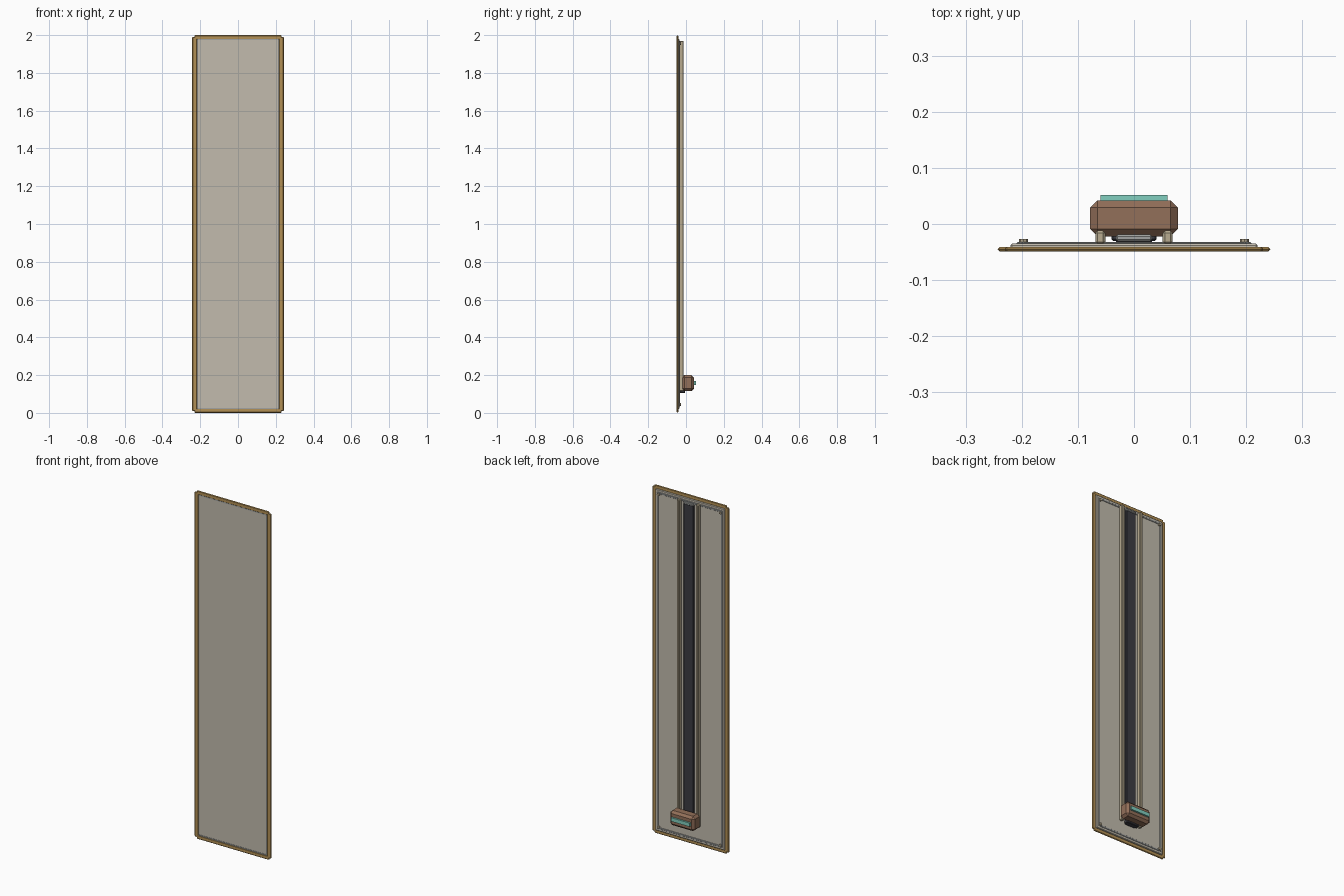
import bpy, bmesh
from mathutils import Vector

cube = bpy.data.objects.get("Cube")
if cube:
    bpy.data.objects.remove(cube, do_unlink=True)


def material(name, r, g, b):
    m = bpy.data.materials.new(name)
    m.use_nodes = True
    m.diffuse_color = (r, g, b, 1)
    m.node_tree.nodes["Principled BSDF"].inputs["Base Color"].default_value = (r, g, b, 1)
    return m


stone = material("warm grey", 0.54, 0.50, 0.42)
brass = material("brass", 0.45, 0.28, 0.09)
steel = material("steel grey", 0.36, 0.37, 0.36)
rail_tan = material("pale tan", 0.48, 0.41, 0.28)
dark = material("charcoal", 0.045, 0.045, 0.055)
brown = material("copper brown", 0.29, 0.16, 0.10)
teal = material("teal", 0.22, 0.62, 0.52)


def box(name, x, y, z, mat, bevel=0.0):
    """Box from (min, max) ranges with flat chamfered edges."""
    low, high = (Vector(c) for c in zip(x, y, z))
    bm = bmesh.new()
    bmesh.ops.create_cube(bm, size=1)
    for v in bm.verts:
        v.co = (low + high) / 2 + v.co * (high - low)
    if bevel:
        bmesh.ops.bevel(bm, geom=bm.edges[:], offset=bevel, segments=1,
                        profile=0.5, affect='EDGES')
    mesh = bpy.data.meshes.new(name)
    bm.to_mesh(mesh)
    bm.free()
    mesh.materials.append(mat)
    ob = bpy.data.objects.new(name, mesh)
    bpy.context.collection.objects.link(ob)
    return ob


def bolt(name, x, z):
    bm = bmesh.new()
    bmesh.ops.create_cone(bm, cap_ends=True, segments=8, radius1=0.008,
                          radius2=0.008, depth=0.008)
    mesh = bpy.data.meshes.new(name)
    bm.to_mesh(mesh)
    bm.free()
    mesh.materials.append(rail_tan)
    ob = bpy.data.objects.new(name, mesh)
    ob.location = (x, -0.031, z)
    ob.rotation_euler.x = 1.5708
    bpy.context.collection.objects.link(ob)


# Main slab
box("panel", (-0.22, 0.22), (-0.046, -0.035), (0.02, 1.98), stone, 0.003)

# Brass border and the steel trim on both faces
for side, s in (("left", 1), ("right", -1)):
    def span(a, b):
        return tuple(sorted((s * a, s * b)))
    box(side + "_border", span(0.217, 0.243), (-0.049, -0.041), (0.01, 1.99), brass, 0.0035)
    box(side + "_front_trim", span(0.211, 0.218), (-0.0475, -0.045), (0.025, 1.975), steel)
    box(side + "_back_trim", span(0.199, 0.209), (-0.036, -0.032), (0.035, 1.965), steel, 0.0015)
    box(side + "_rail", span(0.051, 0.069), (-0.036, -0.012), (0.115, 1.97), rail_tan, 0.004)
    for level, z in (("lower", 0.045), ("upper", 1.955)):
        bolt(f"{side}_{level}_bolt", s * 0.197, z)

for level, z in (("lower", 0.0), ("upper", 1.977)):
    inner = 0.033 if level == "lower" else 1.957
    front = 0.021 if level == "lower" else 1.973
    box(level + "_border", (-0.23, 0.23), (-0.049, -0.041), (z, z + 0.023), brass, 0.0035)
    box(level + "_front_trim", (-0.215, 0.215), (-0.0475, -0.045), (front, front + 0.006), steel)
    box(level + "_back_trim", (-0.2, 0.2), (-0.036, -0.032), (inner, inner + 0.01), steel, 0.0015)

# Drive belt between the rails, with its end cap
box("belt", (-0.032, 0.032), (-0.036, -0.022), (0.105, 1.955), dark, 0.003)
box("belt_cap", (-0.032, 0.032), (-0.031, -0.019), (1.95, 1.963), steel, 0.003)

# Sliding carriage with its light strip and lower guide
box("carriage", (-0.078, 0.078), (-0.022, 0.042), (0.115, 0.2), brown, 0.013)
box("carriage_light", (-0.06, 0.06), (0.04, 0.052), (0.147, 0.168), teal)
box("carriage_guide", (-0.04, 0.04), (-0.03, -0.005), (0.105, 0.125), dark, 0.003)
